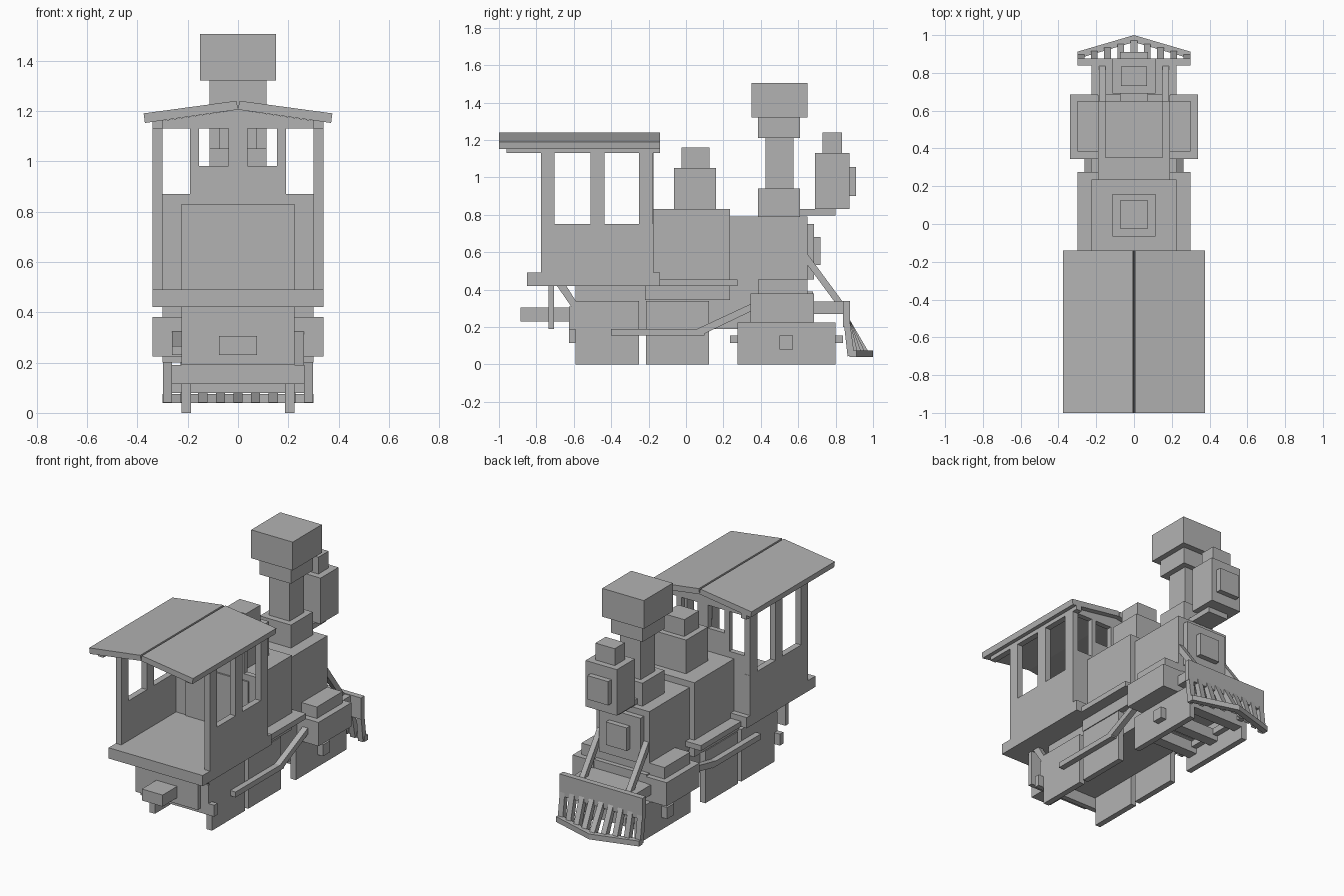
import bpy
from math import atan2, hypot
from mathutils import Matrix, Vector

old = bpy.data.objects.get("Cube")
if old:
    bpy.data.objects.remove(old, do_unlink=True)

grey = bpy.data.materials.new("plain_grey")
grey.use_nodes = True
grey.diffuse_color = (0.45, 0.45, 0.45, 1)
grey.node_tree.nodes["Principled BSDF"].inputs["Base Color"].default_value = grey.diffuse_color


def mesh(name, verts, faces):
    me = bpy.data.meshes.new(name)
    me.from_pydata(verts, [], faces)
    me.materials.append(grey)
    ob = bpy.data.objects.new(name, me)
    bpy.context.collection.objects.link(ob)
    return ob


def prism(name, outline, low, high, place):
    """Extrude a 2D outline from low to high; place maps (a, b, depth) to xyz."""
    n = len(outline)
    verts = [place(a, b, d) for d in (low, high) for a, b in outline]
    faces = [tuple(range(n))[::-1], tuple(range(n, 2 * n))]
    faces += [(i, (i + 1) % n, (i + 1) % n + n, i + n) for i in range(n)]
    ob = mesh(name, verts, faces)
    import bmesh
    bm = bmesh.new()
    bm.from_mesh(ob.data)
    bmesh.ops.recalc_face_normals(bm, faces=bm.faces)
    bm.to_mesh(ob.data)
    bm.free()
    return ob


def along_x(a, b, d):
    return (d, a, b)


def along_y(a, b, d):
    return (a, d, b)


def along_z(a, b, d):
    return (a, b, d)


def box(name, x, y, z):
    outline = [(x[0], y[0]), (x[1], y[0]), (x[1], y[1]), (x[0], y[1])]
    return prism(name, outline, z[0], z[1], along_z)


def mid(name, half, y, z):
    return box(name, (-half, half), y, z)


def pair(name, x, y, z):
    box("left_" + name, x, y, z)
    box("right_" + name, (-x[1], -x[0]), y, z)


# Cab floor, side walls and pillars
mid("cab_floor", 0.34, (-0.85, -0.14), (0.42, 0.49))
pair("cab_side", (0.30, 0.34), (-0.775, -0.175), (0.49, 0.75))
for i, y in enumerate((-0.775, -0.51, -0.25)):
    pair(f"cab_pillar_{i + 1}", (0.30, 0.34), (y, y + 0.073), (0.75, 1.13))
pair("roof_beam", (0.30, 0.34), (-0.96, -0.14), (1.13, 1.165))

# Cab front wall with four windows
wall = (-0.21, -0.175)
mid("front_wall_lower", 0.30, wall, (0.49, 0.87))
mid("front_wall_middle", 0.19, wall, (0.87, 0.98))
mid("window_centre_post", 0.038, wall, (0.98, 1.13))
pair("window_post", (0.155, 0.19), wall, (0.98, 1.13))
prism("front_gable", [(-0.34, 1.13), (0.34, 1.13), (0.34, 1.155), (0, 1.205), (-0.34, 1.155)],
      wall[0], wall[1], along_y)

# Two roof slabs with an open seam along the ridge
for s, side in ((1, "left"), (-1, "right")):
    prism(side + "_roof", [(0, 1.205), (s * 0.37, 1.152), (s * 0.375, 1.19), (s * 0.006, 1.24)],
          -1.0, -0.14, along_y)

# Boiler
mid("firebox", 0.225, (-0.22, 0.235), (0.345, 0.83))
mid("smokebox", 0.19, (0.235, 0.65), (0.385, 0.79))
mid("smokebox_door", 0.15, (0.65, 0.685), (0.455, 0.75))
mid("door_boss", 0.075, (0.685, 0.72), (0.53, 0.68))
pair("running_board", (0.19, 0.30), (-0.14, 0.275), (0.42, 0.455))

# Dome and chimney
mid("dome", 0.113, (-0.065, 0.16), (0.83, 1.05))
mid("dome_cap", 0.075, (-0.025, 0.125), (1.05, 1.16))
mid("chimney_base", 0.113, (0.385, 0.61), (0.79, 0.94))
mid("chimney_stack", 0.075, (0.425, 0.575), (0.94, 1.21))
mid("chimney_collar", 0.113, (0.385, 0.61), (1.21, 1.32))
mid("chimney_cap", 0.15, (0.35, 0.65), (1.32, 1.505))

# Headlamp
mid("lamp_bracket", 0.075, (0.61, 0.80), (0.795, 0.83))
mid("lamp_body", 0.113, (0.69, 0.875), (0.83, 1.13))
mid("lamp_vent", 0.07, (0.73, 0.835), (1.13, 1.24))
mid("lamp_lens", 0.075, (0.875, 0.91), (0.90, 1.055))

# Frame and rear fittings
mid("main_frame", 0.185, (-0.59, 0.35), (0.19, 0.42))
mid("rear_plate", 0.225, (-0.625, -0.59), (0.115, 0.31))
mid("rear_crossbar", 0.265, (-0.625, -0.59), (0.115, 0.19))
mid("rear_hanger", 0.225, (-0.735, -0.705), (0.19, 0.42))
mid("rear_coupler", 0.075, (-0.885, -0.62), (0.23, 0.305))
for s, side in ((1, "left"), (-1, "right")):
    prism(side + "_rear_brace", [(-0.69, 0.42), (-0.64, 0.42), (-0.59, 0.34), (-0.59, 0.275)],
          s * 0.19, s * 0.225, along_x)

# Slab wheels, front truck and axle boxes
pair("rear_wheel", (0.187, 0.225), (-0.59, -0.25), (0, 0.34))
pair("middle_wheel", (0.187, 0.225), (-0.215, 0.122), (0, 0.34))
pair("truck_wheel", (0.187, 0.225), (0.275, 0.80), (0, 0.225))
pair("truck_rail", (0.15, 0.187), (0.235, 0.84), (0.115, 0.155))
for i, y in enumerate((0.30, 0.50, 0.73)):
    mid(f"truck_crossbar_{i + 1}", 0.187, (y, y + 0.07), (0.08, 0.155))
pair("axle_box", (0.225, 0.265), (0.50, 0.573), (0.08, 0.155))

# Cylinders and valve chests
mid("cylinder_saddle", 0.19, (0.345, 0.68), (0.225, 0.39))
pair("cylinder", (0.19, 0.34), (0.345, 0.685), (0.225, 0.38))
pair("valve_chest", (0.19, 0.30), (0.385, 0.65), (0.38, 0.455))

# Driving rods, set at a different height on each side
for s, side, z in ((1, "left", 0.155), (-1, "right", 0.23)):
    prism(side + "_side_rod", [(-0.40, z), (0.10, z), (0.10, z + 0.035), (-0.40, z + 0.035)],
          s * 0.225, s * 0.263, along_x)
    prism(side + "_main_rod", [(0.08, z), (0.35, 0.285), (0.35, 0.325), (0.06, z + 0.035)],
          s * 0.225, s * 0.263, along_x)

# Front beam and diagonal stays
mid("front_beam", 0.225, (0.65, 0.845), (0.27, 0.335))
for s, side in ((1, "left"), (-1, "right")):
    prism(side + "_stay", [(0.65, 0.53), (0.65, 0.59), (0.845, 0.325), (0.82, 0.30)],
          s * 0.15, s * 0.185, along_x)

# Pilot: head plate, V-shaped foot bar and sloping slats
mid("pilot_plate", 0.30, (0.84, 0.877), (0.20, 0.34))
foot = [(-0.30, 0.875), (0, 0.963), (0.30, 0.875), (0.30, 0.912), (0, 1.0), (-0.30, 0.912)]
prism("pilot_foot", foot, 0.04, 0.075, along_z)
for i in range(9):
    x = -0.28 + i * 0.07
    y = 0.98 - abs(x) * 0.29
    prism(f"pilot_slat_{i + 1}", [(0.842, 0.24), (0.875, 0.24), (y, 0.06), (y - 0.035, 0.042)],
          x - 0.018, x + 0.018, along_x)
